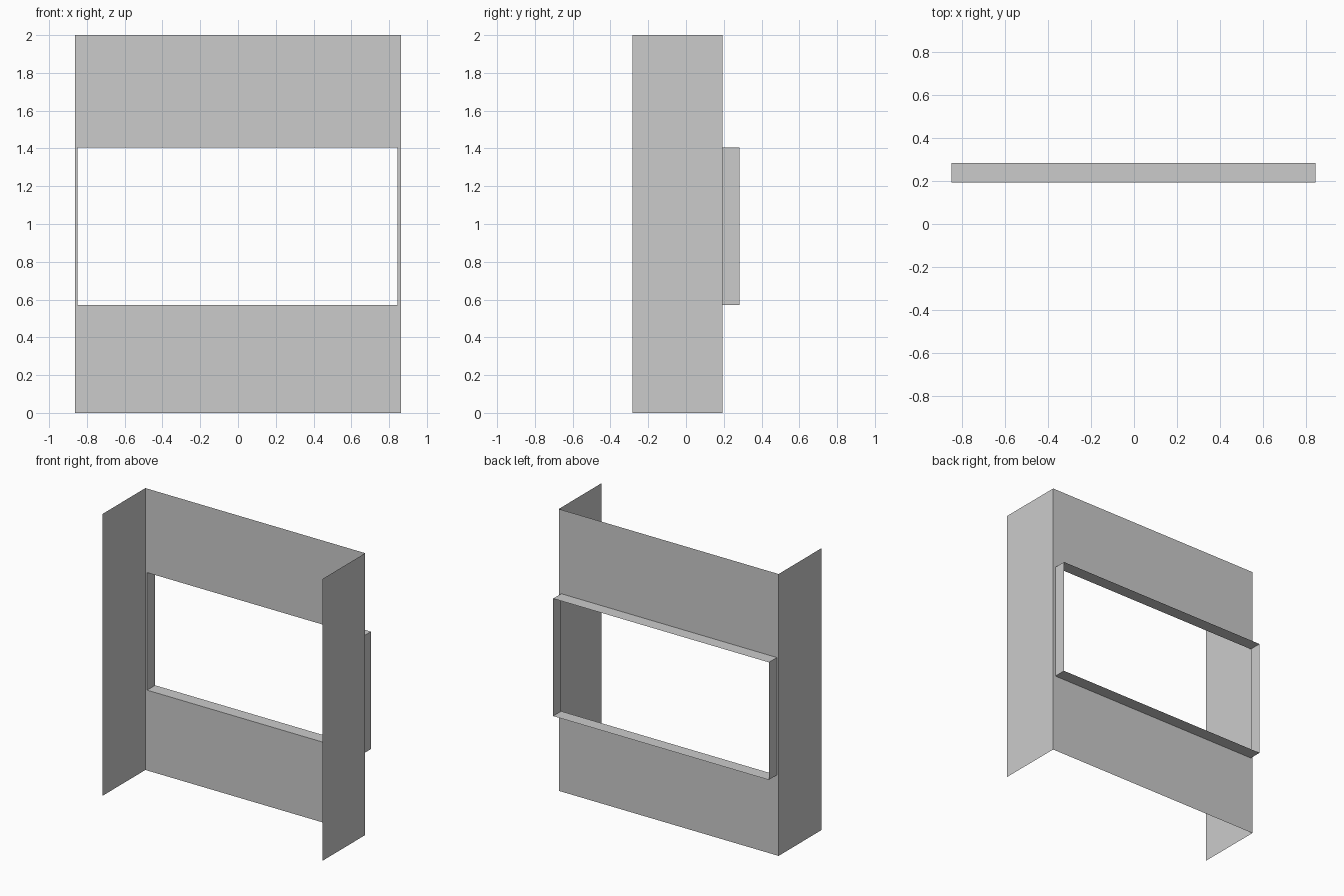
import bpy, bmesh

if "Cube" in bpy.data.objects:
    bpy.data.objects.remove(bpy.data.objects["Cube"])

W, H = 0.863, 2.0            # half width and height of the wall
FRONT, WALL, BACK = -0.284, 0.194, 0.284
L, R, B, T = -0.849, 0.844, 0.57, 1.404   # opening edges


def make_object(name, build):
    bm = bmesh.new()
    build(bm)
    mesh = bpy.data.meshes.new(name)
    bm.to_mesh(mesh)
    bm.free()
    obj = bpy.data.objects.new(name, mesh)
    bpy.context.collection.objects.link(obj)
    return obj


def rect(bm, x0, x1, z0, z1, y):
    return [bm.verts.new((x, y, z)) for x, z in
            ((x0, z0), (x1, z0), (x1, z1), (x0, z1))]


def bridge(bm, a, b):
    # Four quads joining two rectangular loops
    for i in range(4):
        j = (i + 1) % 4
        bm.faces.new((a[i], a[j], b[j], b[i]))


# Flat back wall with a rectangular opening
make_object("back_wall", lambda bm: bridge(
    bm, rect(bm, -W, W, 0, H, WALL), rect(bm, L, R, B, T, WALL)))

# Thin sleeve lining the opening, projecting backwards
make_object("opening_sleeve", lambda bm: bridge(
    bm, rect(bm, L, R, B, T, BACK), rect(bm, L, R, B, T, WALL)))

# Side panels projecting forwards
for name, s in (("left_panel", -1), ("right_panel", 1)):
    def panel(bm):
        pts = [(FRONT, 0), (WALL, 0), (WALL, H), (FRONT, H)]
        bm.faces.new([bm.verts.new((s * W, y, z)) for y, z in pts[::s]])
    make_object(name, panel)
